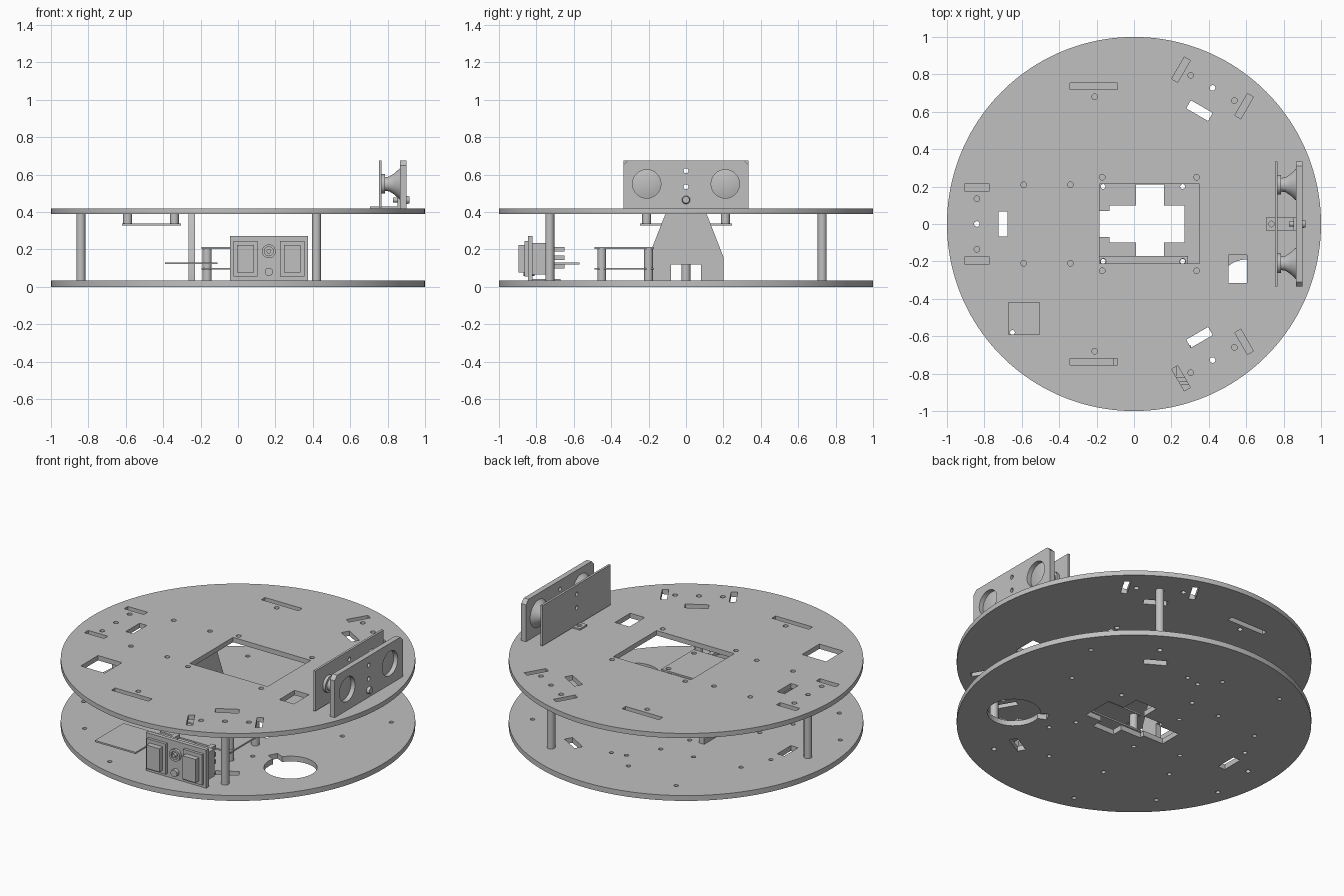
import bpy, bmesh
from math import pi, cos, sin, atan2, radians
from mathutils import Matrix, Vector

cube = bpy.data.objects.get("Cube")
if cube:
    bpy.data.objects.remove(cube)

grey = bpy.data.materials.new("plain grey")
grey.use_nodes = True
colour = (0.53, 0.53, 0.53, 1)
grey.diffuse_color = colour
grey.node_tree.nodes["Principled BSDF"].inputs["Base Color"].default_value = colour

X, Y, Z = Vector((1, 0, 0)), Vector((0, 1, 0)), Vector((0, 0, 1))
FRAMES = {"x": (Y, Z, X), "y": (X, Z, -Y), "z": (X, Y, Z)}
parts = []


def add(name, mesh):
    mesh.materials.clear()
    mesh.materials.append(grey)
    ob = bpy.data.objects.new(name, mesh)
    bpy.context.collection.objects.link(ob)
    parts.append(ob)
    return ob


def circle(cx, cy, r, n=24):
    return [(cx + r * cos(2 * pi * i / n), cy + r * sin(2 * pi * i / n)) for i in range(n)]


def rect(cx, cy, w, h, turn=0):
    c, s = cos(turn), sin(turn)
    corners = ((-w / 2, -h / 2), (w / 2, -h / 2), (w / 2, h / 2), (-w / 2, h / 2))
    return [(cx + a * c - b * s, cy + a * s + b * c) for a, b in corners]


def span(x0, x1, y0, y1):
    return rect((x0 + x1) / 2, (y0 + y1) / 2, x1 - x0, y1 - y0)


def sheet(name, loops, lo, hi, axis="z"):
    """Outline with holes, extruded along an axis from lo to hi."""
    cu = bpy.data.curves.new(name, "CURVE")
    cu.dimensions, cu.fill_mode, cu.extrude = "2D", "BOTH", (hi - lo) / 2
    for loop in loops:
        sp = cu.splines.new("POLY")
        sp.points.add(len(loop) - 1)
        for p, (a, b) in zip(sp.points, loop):
            p.co = (a, b, 0, 1)
        sp.use_cyclic_u = True
    tmp = bpy.data.objects.new(name + " outline", cu)
    bpy.context.collection.objects.link(tmp)
    dg = bpy.context.evaluated_depsgraph_get()
    mesh = bpy.data.meshes.new_from_object(tmp.evaluated_get(dg))
    bpy.data.objects.remove(tmp)
    bm = bmesh.new()
    bm.from_mesh(mesh)
    bmesh.ops.remove_doubles(bm, verts=bm.verts, dist=1e-5)
    frame = Matrix(FRAMES[axis]).transposed().to_4x4()
    frame.translation = "xyz".index(axis) * Vector() + {"x": X, "y": Y, "z": Z}[axis] * (lo + hi) / 2
    bm.transform(frame)
    bmesh.ops.recalc_face_normals(bm, faces=bm.faces)
    bm.to_mesh(mesh)
    bm.free()
    return add(name, mesh)


def lathe_x(name, profile, y, z, n=32):
    """Revolve (x, radius) points about a line along x."""
    bm = bmesh.new()
    vs = [bm.verts.new((x, y + r, z)) for x, r in profile]
    es = [bm.edges.new(pair) for pair in zip(vs, vs[1:])]
    bmesh.ops.spin(bm, geom=vs + es, cent=(0, y, z), axis=X, angle=2 * pi, steps=n)
    bmesh.ops.remove_doubles(bm, verts=bm.verts, dist=1e-5)
    bmesh.ops.recalc_face_normals(bm, faces=bm.faces)
    mesh = bpy.data.meshes.new(name)
    bm.to_mesh(mesh)
    bm.free()
    return add(name, mesh)


def tube(name, x, y, lo, hi, r=0.024, bore=0.015):
    sheet(name, [circle(x, y, r), circle(x, y, bore)], lo, hi)


def turned(x, y, a):
    return x * cos(a) - y * sin(a), x * sin(a) + y * cos(a)


THIRDS = [radians(a) for a in (0, 120, 240)]
HOLE = 0.015

# Openings shared by both decks: inner slots and post bores
posts = [turned(-0.84, 0, a) for a in THIRDS]
shared = [rect(*turned(-0.7, 0, a), 0.05, 0.135, a) for a in THIRDS]
shared += [circle(x, y, HOLE) for x, y in posts]

# Upper deck
upper = [circle(0, 0, 1, 160)] + shared
upper += [span(-0.185, 0.35, -0.21, 0.215), span(-0.67, -0.505, -0.59, -0.42),
          span(0.505, 0.605, -0.315, -0.165)]
for s in (1, -1):
    for a in THIRDS:
        upper.append(rect(*turned(-0.84, s * 0.195, a), 0.135, 0.037, a))
        upper.append(circle(*turned(-0.84, s * 0.135, a), HOLE))
    upper.append(rect(-0.215, s * 0.737, 0.255, 0.036))
    for x, y in ((-0.21, 0.68), (-0.59, 0.21), (-0.34, 0.21), (-0.17, 0.25), (0.335, 0.25)):
        upper.append(circle(x, s * y, HOLE))
sheet("upper_deck", upper, 0.39, 0.42)

# Lower deck with a cross opening and a keyed round opening
cross = [(0.01, 0.21), (0.01, 0.1), (-0.13, 0.1), (-0.13, 0.07), (-0.27, 0.07), (-0.27, -0.07),
         (-0.13, -0.07), (-0.13, -0.1), (0.01, -0.1), (0.01, -0.17), (0.16, -0.17), (0.16, -0.1),
         (0.27, -0.1), (0.27, 0.1), (0.16, 0.1), (0.16, 0.21)]
kx, ky, kr, key = 0.6, -0.34, 0.15, radians(155)
keyed = []
for i in range(41):
    a = key + 0.2 + (2 * pi - 0.4) * i / 40
    keyed.append((kx + kr * cos(a), ky + kr * sin(a)))
for side in (-1, 1):
    dx, dy = turned(0.2, side * 0.03, key)
    keyed.append((kx + dx, ky + dy))
lower = [circle(0, 0, 1, 160), cross, keyed] + shared
drilled = [(0.72, 0.48), (0.1, 0.59), (0.01, 0.57), (-0.08, 0.68), (-0.45, 0.74), (-0.1, 0.39),
           (-0.31, 0.37), (-0.61, 0.33), (-0.69, 0.15), (-0.43, -0.11), (-0.52, -0.31),
           (-0.86, -0.29), (-0.65, -0.58), (-0.22, -0.53), (-0.28, -0.86), (0.13, -0.59),
           (0.6, 0.17), (0.34, -0.34)]
corners = [(x, y) for x in (-0.165, 0.26) for y in (-0.2, 0.2)]
lower += [circle(x, y, 0.013) for x, y in drilled + corners]
sheet("lower_deck", lower, 0, 0.033)

# Hollow posts between the decks
for x, y in posts:
    tube("deck_post", x, y, 0.033, 0.39)

# Upright tapered bracket with a notch at its foot
half = [(0.08, 0.033), (0.2, 0.033), (0.2, 0.16), (0.11, 0.39)]
notch = [(-0.08, 0.033), (-0.08, 0.12), (0.08, 0.12)]
sheet("upright_bracket", [notch + half + [(-y, z) for y, z in half[:0:-1]]], -0.265, -0.23, "x")

# Board hung below the upper deck
hung = [(x, y) for x in (-0.59, -0.34) for y in (-0.21, 0.21)]
sheet("hung_board", [span(-0.62, -0.305, -0.245, 0.245)] + [circle(x, y, HOLE) for x, y in hung], 0.328, 0.34)
for x, y in hung:
    tube("hung_standoff", x, y, 0.34, 0.39)

# Stacked pair of boards on the lower deck
stack = [(x, y) for x in (-0.165, 0.26) for y in (-0.45, -0.2)]
for z in (0.092, 0.202):
    sheet("stacked_board", [span(-0.195, 0.29, -0.49, -0.17)] + [circle(x, y, HOLE) for x, y in stack], z, z + 0.01)
for x, y in stack:
    tube("lower_standoff", x, y, 0.033, 0.092)
    tube("upper_standoff", x, y, 0.102, 0.202)

# Small loose board beside the front module
sheet("side_board", [span(-0.39, -0.11, -0.85, -0.57)], 0.121, 0.131)

# Front module: face plate, paired pads, body and pins
cx = 0.165
sheet("front_plate", [span(cx - 0.208, cx + 0.208, 0.035, 0.272)], -0.845, -0.82, "y")
for s in (-1, 1):
    px = cx + s * 0.125
    sheet("pad_frame", [rect(px, 0.15, 0.13, 0.19)], -0.862, -0.845, "y")
    sheet("pad", [rect(px, 0.15, 0.09, 0.145)], -0.895, -0.862, "y")
    sheet("module_body", [rect(px, 0.15, 0.13, 0.17)], -0.82, -0.74, "y")
    for z in (0.11, 0.155, 0.2):
        sheet("pin", [rect(px, z, 0.03, 0.024)], -0.74, -0.65, "y")
sheet("module_foot", [span(cx - 0.035, cx + 0.035, -0.82, -0.67)], 0.033, 0.043)
sheet("dial_ring", [circle(cx, 0.19, 0.037), circle(cx, 0.19, 0.024)], -0.862, -0.845, "y")
sheet("dial_centre", [circle(cx, 0.19, 0.012)], -0.87, -0.845, "y")
sheet("module_bolt", [circle(cx, 0.08, 0.022)], -0.868, -0.81, "y")

# Distance sensor: front plate, rear board, horns, foot and bolt
face = [(-0.335, 0.42), (0.335, 0.42), (0.335, 0.65), (0.31, 0.675), (-0.31, 0.675), (-0.335, 0.65)]
dots = [circle(0, z, 0.013) for z in (0.62, 0.535)]
mouths = [circle(s * 0.21, 0.55, 0.076, 32) for s in (-1, 1)]
sheet("sensor_plate", [face] + mouths + dots, 0.867, 0.9, "x")
sheet("sensor_board", [span(-0.335, 0.335, 0.425, 0.675)] + dots, 0.753, 0.767, "x")
for s in (-1, 1):
    lathe_x("sensor_horn", [(0.767, 0), (0.767, 0.052), (0.785, 0.052), (0.785, 0.036), (0.81, 0.04),
                            (0.835, 0.056), (0.867, 0.085), (0.872, 0.076), (0.872, 0)], s * 0.21, 0.55)
sheet("sensor_foot", [span(0.705, 0.867, -0.035, 0.035), circle(0.735, 0, HOLE)], 0.42, 0.43)
sheet("sensor_tab", [span(-0.035, 0.035, 0.43, 0.495)], 0.852, 0.867, "x")
lathe_x("sensor_bolt", [(0.83, 0), (0.83, 0.014), (0.9, 0.014), (0.9, 0.022), (0.917, 0.018), (0.917, 0)], 0, 0.465)

# Smooth round walls, keep edges crisp
bpy.ops.object.select_all(action="DESELECT")
for ob in parts:
    ob.select_set(True)
bpy.context.view_layer.objects.active = parts[0]
bpy.ops.object.shade_smooth_by_angle(angle=radians(30))
